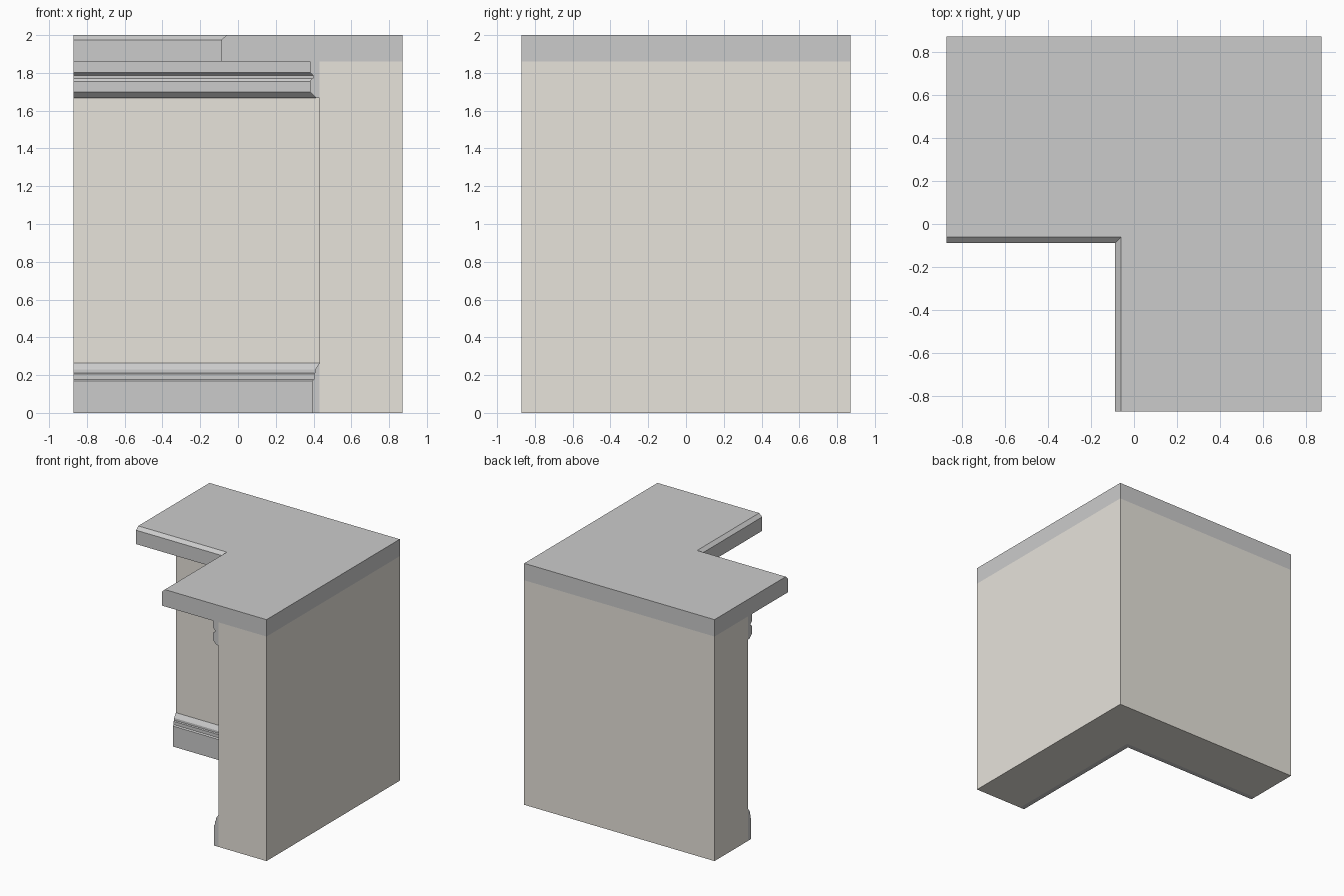
import bpy, bmesh

if "Cube" in bpy.data.objects:
    bpy.data.objects.remove(bpy.data.objects["Cube"])

H = 0.872      # half width of the corner piece
W = 0.432      # inner face of the walls


def corner_sweep(name, profile, mat=None):
    """Sweep a (inset, z) profile along the L: back run, mitred corner, side run."""
    bm = bmesh.new()
    stations = [lambda c: (-H, c), lambda c: (c, c), lambda c: (c, -H)]
    rings = [[bm.verts.new((*f(c), z)) for c, z in profile] for f in stations]
    n = len(profile)
    for a, b in zip(rings, rings[1:]):
        for i in range(n):
            j = (i + 1) % n
            bm.faces.new((a[i], a[j], b[j], b[i]))
    bm.faces.new(rings[0])
    bm.faces.new(rings[-1][::-1])
    bmesh.ops.recalc_face_normals(bm, faces=bm.faces)
    me = bpy.data.meshes.new(name)
    bm.to_mesh(me)
    bm.free()
    ob = bpy.data.objects.new(name, me)
    bpy.context.collection.objects.link(ob)
    if mat:
        me.materials.append(mat)
    return ob


plaster = bpy.data.materials.new("plaster")
plaster.diffuse_color = (0.8, 0.77, 0.71, 1)
plaster.use_nodes = True
plaster.node_tree.nodes["Principled BSDF"].inputs["Base Color"].default_value = plaster.diffuse_color

# L-shaped wall
corner_sweep("wall", [(W, 0), (H, 0), (H, 1.86), (W, 1.86)], plaster)

# Countertop with chamfered inner top edge
corner_sweep("countertop", [(-0.088, 1.86), (H, 1.86), (H, 2.0),
                            (-0.06, 2.0), (-0.088, 1.975)])

# Skirting board along the inner wall foot
corner_sweep("skirting", [(W, 0), (0.392, 0), (0.392, 0.17), (0.402, 0.178),
                          (0.402, 0.205), (0.408, 0.212), (0.408, 0.23),
                          (0.413, 0.238), (W, 0.265)])

# Moulding under the countertop
corner_sweep("crown_moulding", [(W, 1.86), (0.38, 1.86), (0.38, 1.803),
                                (0.398, 1.787), (0.398, 1.77), (0.391, 1.77),
                                (0.38, 1.755), (0.38, 1.70), (0.413, 1.668),
                                (W, 1.668)])
